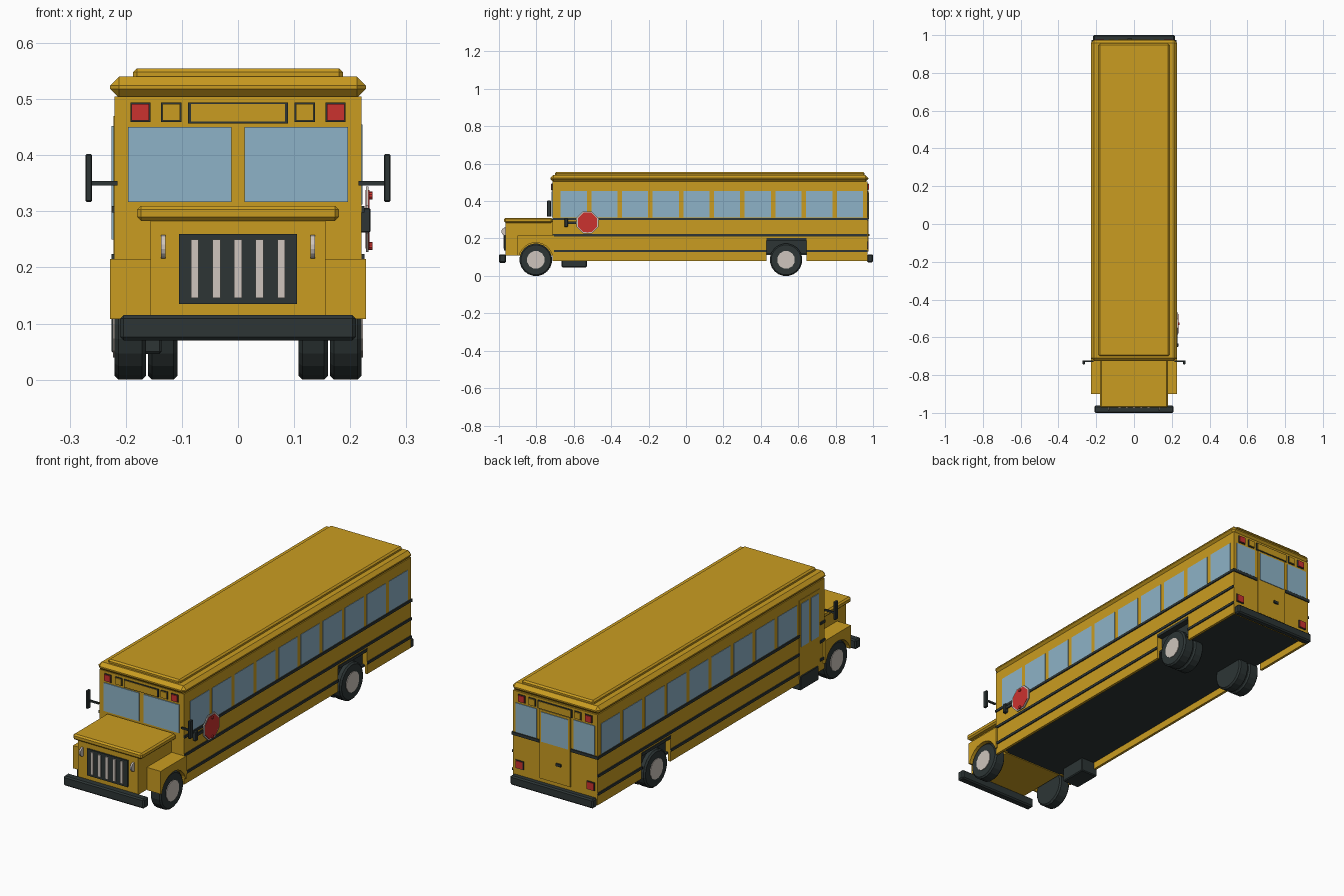
import bpy, bmesh, math
from mathutils import Matrix, Vector

old = bpy.data.objects.get("Cube")
if old:
    bpy.data.objects.remove(old, do_unlink=True)


def material(name, r, g, b):
    m = bpy.data.materials.new(name)
    m.use_nodes = True
    m.diffuse_color = (r, g, b, 1)
    bsdf = next(n for n in m.node_tree.nodes if n.type == 'BSDF_PRINCIPLED')
    bsdf.inputs["Base Color"].default_value = (r, g, b, 1)
    return m


YELLOW = material("bus yellow", 0.59, 0.335, 0.015)
DARK = material("dark rubber", 0.026, 0.036, 0.036)
GLASS = material("window blue", 0.27, 0.45, 0.57)
RED = material("signal red", 0.6, 0.032, 0.028)
WHITE = material("off white", 0.62, 0.56, 0.51)


def finish(name, bm, mat):
    bmesh.ops.recalc_face_normals(bm, faces=bm.faces)
    mesh = bpy.data.meshes.new(name)
    bm.to_mesh(mesh)
    bm.free()
    mesh.materials.append(mat)
    ob = bpy.data.objects.new(name, mesh)
    bpy.context.collection.objects.link(ob)
    return ob


def box(name, x, y, z, mat, bevel=0):
    """Box from (low, high) ranges, with optional chamfered edges."""
    bm = bmesh.new()
    bmesh.ops.create_cube(bm, size=1)
    size = Vector([abs(b - a) for a, b in (x, y, z)])
    mid = Vector([(a + b) / 2 for a, b in (x, y, z)])
    for v in bm.verts:
        v.co = v.co * size + mid
    if bevel:
        bmesh.ops.bevel(bm, geom=bm.edges[:], offset=bevel, segments=1, affect='EDGES')
    return finish(name, bm, mat)


def disc(name, x, y, z, radius, mat, sides=16, bevel=0):
    """Cylinder along x, between the two x values."""
    bm = bmesh.new()
    place = (Matrix.Translation(((x[0] + x[1]) / 2, y, z))
             @ Matrix.Rotation(math.pi / 2, 4, 'Y') @ Matrix.Rotation(math.pi / sides, 4, 'Z'))
    bmesh.ops.create_cone(bm, cap_ends=True, segments=sides, radius1=radius, radius2=radius,
                          depth=abs(x[1] - x[0]), matrix=place)
    if bevel:
        rims = [e for e in bm.edges if abs(e.verts[0].co.x - e.verts[1].co.x) < 1e-5]
        bmesh.ops.bevel(bm, geom=rims, offset=bevel, segments=1, affect='EDGES')
    return finish(name, bm, mat)


FRONT, BACK, W = -0.715, 0.97, 0.22
WELL = (0.43, 0.645)
DOOR = (-0.68, -0.525)
FRONT_AXLE, REAR_AXLE, AXLE_Z = -0.803, 0.535, 0.086

# Body shell, split around the rear wheel wells
box("body", (-W, W), (FRONT, BACK), (0.2, 0.505), YELLOW)
for part, span in (("front", (FRONT, WELL[0])), ("rear", (WELL[1], BACK))):
    box("lower_body_" + part, (-W, W), span, (0.12, 0.2), YELLOW)
    for s in (-1, 1):
        box("skirt_" + part, (s * 0.208, s * W), span, (0.08, 0.12), YELLOW)
box("rear_skirt", (-W, W), (BACK - 0.012, BACK), (0.08, 0.12), YELLOW)
box("floor", (-0.207, 0.207), (FRONT + 0.002, BACK - 0.013), (0.112, 0.122), DARK)
box("wheel_well", (-0.195, 0.195), WELL, (0.118, 0.2), DARK)
box("wheel_well_lip", (-0.223, 0.223), WELL, (0.188, 0.202), DARK)

# Roof
box("roof", (-0.228, 0.228), (-0.725, 0.975), (0.502, 0.54), YELLOW, 0.016)
box("roof_cap", (-0.187, 0.187), (-0.7, 0.955), (0.53, 0.555), YELLOW, 0.007)

# Hood, grille and headlights
box("hood", (-0.156, 0.156), (-0.965, FRONT), (0.11, 0.29), YELLOW)
box("hood_lid", (-0.18, 0.18), (-0.972, FRONT), (0.283, 0.31), YELLOW, 0.007)
box("grille", (-0.105, 0.105), (-0.972, -0.96), (0.135, 0.26), DARK)
for i in range(-2, 3):
    box("grille_slat", (i * 0.0385 - 0.007, i * 0.0385 + 0.007), (-0.977, -0.97), (0.146, 0.25), WHITE)
for s in (-1, 1):
    disc("headlight", (s * 0.129, s * 0.137), -0.966, 0.237, 0.021, WHITE)

# Bumpers
box("front_bumper", (-0.21, 0.21), (-1, -0.962), (0.07, 0.115), DARK, 0.006)
box("rear_bumper", (-0.216, 0.216), (0.968, 1), (0.072, 0.115), DARK, 0.006)

# Front fenders with round wheel arches
for s in (-1, 1):
    fender = box("front_fender", (s * 0.156, s * 0.228), (-0.9, -0.705), (0.108, 0.215), YELLOW)
    cutter = disc("arch_cutter", (s * 0.1, s * 0.3), FRONT_AXLE, AXLE_Z, 0.092, DARK, 24)
    cutter.hide_render = True
    cutter.hide_set(True)
    cut = fender.modifiers.new("arch", 'BOOLEAN')
    cut.operation, cut.solver, cut.object = 'DIFFERENCE', 'EXACT', cutter
    bpy.context.view_layer.objects.active = fender
    bpy.ops.object.modifier_apply(modifier="arch")
    bpy.data.objects.remove(cutter, do_unlink=True)

# Wheels, doubled at the rear
for s in (-1, 1):
    for axle in (FRONT_AXLE, REAR_AXLE):
        disc("tire", (s * 0.164, s * 0.22), axle, AXLE_Z, 0.087, DARK, 20, 0.007)
        disc("hub", (s * 0.21, s * 0.223), axle, AXLE_Z, 0.048, WHITE, 12)
    disc("inner_tire", (s * 0.108, s * 0.16), REAR_AXLE, AXLE_Z, 0.087, DARK, 20, 0.007)

# Side windows and stripes; the entrance replaces the first window on the right
for s in (-1, 1):
    for i in range(10):
        if s < 0 and i == 0:
            continue
        y = -0.67 + i * 0.164
        box("side_window", (s * 0.217, s * 0.222), (y, y + 0.14), (0.312, 0.455), GLASS)
    starts = [(FRONT, BACK)] if s > 0 else [(FRONT, DOOR[0]), (DOOR[1], BACK)]
    for z in (0.298, 0.212, 0.127):
        for a, b in starts:
            parts = [(a, b)]
            if z < 0.2 and b == BACK:
                parts = [(a, WELL[0]), (WELL[1], b)]
            for span in parts:
                box("side_stripe", (s * 0.217, s * 0.225), span, (z, z + 0.012), DARK)

# Entrance door and step
box("entrance_door", (-0.222, -0.215), DOOR, (0.1, 0.47), YELLOW)
for y in (-0.668, -0.594):
    box("entrance_pane", (-0.225, -0.22), (y, y + 0.056), (0.25, 0.452), GLASS)
box("entrance_step", (-0.225, -0.136), (-0.665, -0.53), (0.046, 0.115), DARK, 0.004)

# Windshield
for s in (-1, 1):
    box("windshield", (s * 0.012, s * 0.196), (FRONT - 0.004, FRONT + 0.003), (0.317, 0.45), GLASS)

# Warning lamps and sign boards, front and back
for end, d in ((FRONT, -1), (BACK, 1)):
    def layer(a, b):
        return (end + d * a, end + d * b)
    for s in (-1, 1):
        for x, mat in ((0.174, RED), (0.119, YELLOW)):
            box("lamp_rim", (s * x - 0.018, s * x + 0.018), layer(-0.005, 0.004), (0.459, 0.494), DARK)
            box("lamp", (s * x - 0.0155, s * x + 0.0155), layer(0, 0.008), (0.462, 0.491), mat)
    box("sign_frame", (-0.089, 0.089), layer(-0.005, 0.005), (0.457, 0.494), DARK)
    box("sign_board", (-0.084, 0.084), layer(0, 0.007), (0.46, 0.491), YELLOW)

# Rear wall: emergency door, windows, stripes and tail lamps
box("rear_door", (-0.08, 0.08), (BACK - 0.005, BACK + 0.005), (0.13, 0.455), YELLOW)
box("rear_door_window", (-0.07, 0.07), (BACK, BACK + 0.008), (0.305, 0.445), GLASS)
box("rear_door_handle", (-0.035, -0.01), (BACK, BACK + 0.012), (0.213, 0.225), DARK)
for s in (-1, 1):
    box("rear_window", (s * 0.096, s * 0.205), (BACK - 0.003, BACK + 0.003), (0.312, 0.45), GLASS)
    box("rear_stripe", (s * 0.083, s * 0.225), (BACK - 0.003, BACK + 0.005), (0.296, 0.31), DARK)
    box("tail_lamp_rim", (s * 0.164, s * 0.206), (BACK - 0.003, BACK + 0.004), (0.144, 0.183), DARK)
    box("tail_lamp", (s * 0.167, s * 0.203), (BACK, BACK + 0.007), (0.147, 0.18), RED)

# Mirrors
for s in (-1, 1):
    box("mirror_arm", (s * 0.215, s * 0.264), (-0.73, -0.722), (0.346, 0.354), DARK)
    box("mirror", (s * 0.26, s * 0.272), (-0.743, -0.722), (0.317, 0.402), DARK, 0.002)

# Stop paddle on the left side
box("paddle_hinge", (0.218, 0.236), (-0.65, -0.632), (0.262, 0.306), DARK, 0.002)
box("paddle_arm", (0.225, 0.231), (-0.64, -0.57), (0.278, 0.292), DARK)
disc("paddle_rim", (0.228, 0.233), -0.527, 0.286, 0.063, WHITE, 8)
disc("paddle_face", (0.2275, 0.2345), -0.527, 0.286, 0.056, RED, 8)
for z in (0.238, 0.328):
    disc("paddle_lamp", (0.232, 0.24), -0.527, z, 0.007, RED, 10)
